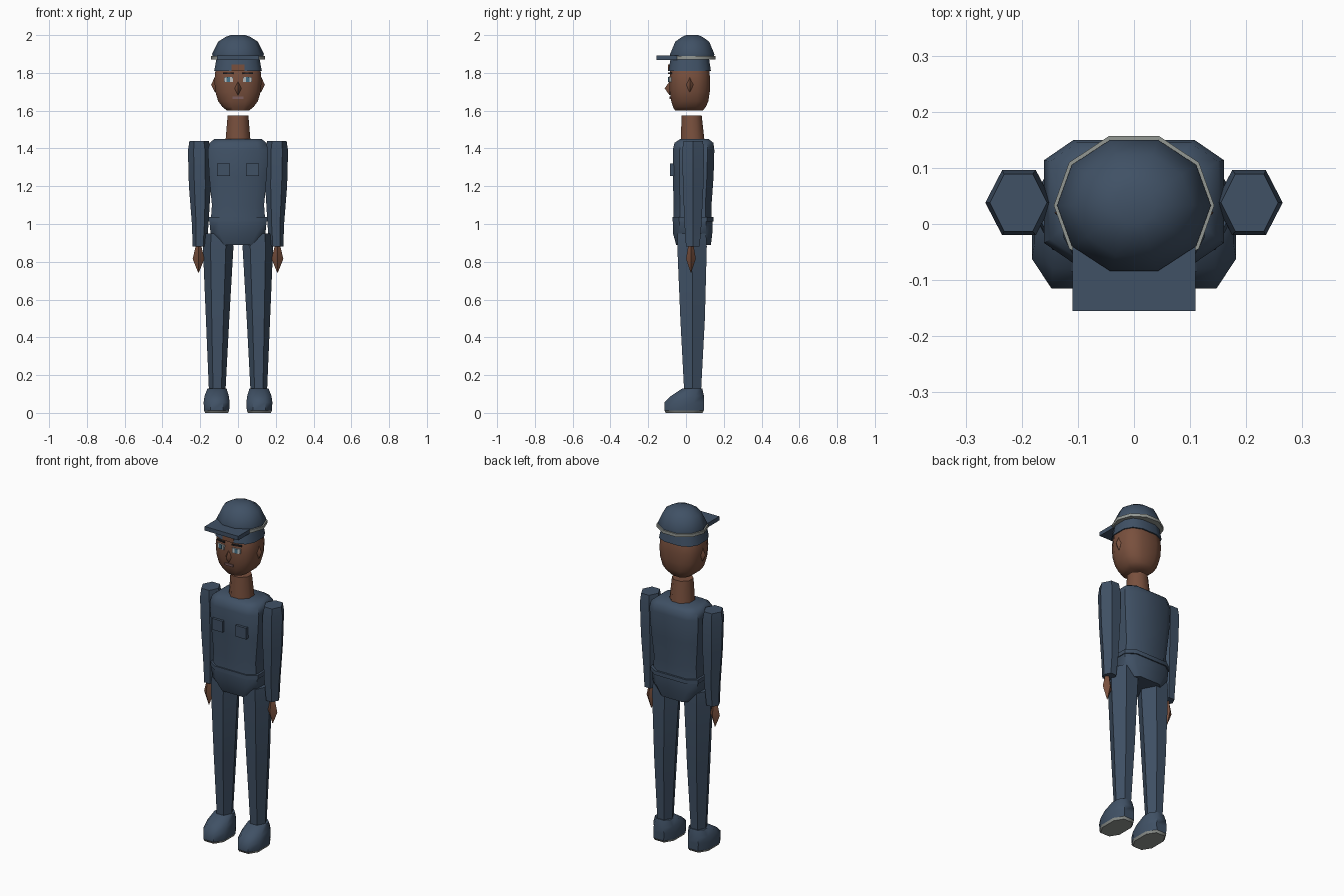
import bpy, bmesh
from math import sin, cos, pi, radians, copysign

cube = bpy.data.objects.get("Cube")
if cube:
    bpy.data.objects.remove(cube, do_unlink=True)


def material(name, rgb):
    m = bpy.data.materials.new(name)
    m.use_nodes = True
    m.diffuse_color = (*rgb, 1)
    bsdf = next(n for n in m.node_tree.nodes if n.type == 'BSDF_PRINCIPLED')
    bsdf.inputs["Base Color"].default_value = (*rgb, 1)
    bsdf.inputs["Roughness"].default_value = 0.8
    return m


BLUE = material("uniform_blue", (0.051, 0.082, 0.13))
SKIN = material("skin_brown", (0.19, 0.08, 0.047))
SILVER = material("silver_grey", (0.29, 0.31, 0.29))
WHITE = material("eye_white", (0.5, 0.52, 0.52))
IRIS = material("iris_blue", (0.06, 0.17, 0.25))
BROW = material("brow_dark", (0.02, 0.018, 0.02))
LIPS = material("lips_mauve", (0.2, 0.11, 0.11))
parts = []


def finish(name, bm, mat):
    bmesh.ops.recalc_face_normals(bm, faces=bm.faces[:])
    mesh = bpy.data.meshes.new(name)
    bm.to_mesh(mesh)
    bm.free()
    mesh.materials.append(mat)
    ob = bpy.data.objects.new(name, mesh)
    bpy.context.scene.collection.objects.link(ob)
    parts.append(ob)
    return ob


def loft(name, mat, rings, sides=8, turned=True, power=1.0):
    """Stack of polygon rings, each (z, centre x, centre y, half width, half depth)."""
    def soften(v):
        return copysign(abs(v) ** power, v) if abs(v) > 1e-6 else 0.0
    angles = [2 * pi * (i + 0.5 * turned) / sides for i in range(sides)]
    outline = [(soften(cos(a)), soften(sin(a))) for a in angles]
    mx = max(p[0] for p in outline)
    my = max(p[1] for p in outline)
    bm = bmesh.new()
    loops = [[bm.verts.new((cx + rx * u / mx, cy + ry * v / my, z)) for u, v in outline]
             for z, cx, cy, rx, ry in rings]
    for low, high in zip(loops, loops[1:]):
        for i in range(sides):
            j = (i + 1) % sides
            bm.faces.new((low[i], low[j], high[j], high[i]))
    bm.faces.new(loops[0][::-1])
    bm.faces.new(loops[-1])
    return finish(name, bm, mat)


def gem(name, mat, centre, half, foot=0.002, top=0.002):
    """Four-sided pointed diamond."""
    x, y, z = centre
    rx, ry, rz = half
    return loft(name, mat, [(z - rz, x, y, foot, foot), (z, x, y, rx, ry),
                            (z + rz, x, y, top, top)], 4, False)


def box(name, mat, centre, size, turn=0.0):
    bm = bmesh.new()
    bmesh.ops.create_cube(bm, size=1)
    bmesh.ops.scale(bm, vec=size, verts=bm.verts)
    ob = finish(name, bm, mat)
    ob.location = centre
    ob.rotation_euler.z = turn
    return ob


# Torso, belt and hips
loft("torso", BLUE, [(1.03, 0, .035, .143, .1), (1.1, 0, .035, .138, .1),
                     (1.25, 0, .038, .152, .108), (1.39, 0, .04, .16, .11),
                     (1.43, 0, .042, .15, .103), (1.45, 0, .045, .125, .075)], power=.45)
loft("belt", BLUE, [(1.012, 0, .037, .155, .109), (1.036, 0, .037, .155, .109)], power=.45)
loft("hips", BLUE, [(.89, 0, .04, .1, .092), (.95, 0, .035, .145, .104),
                    (1.02, 0, .035, .152, .104)], power=.45)

# Neck and head
loft("neck", SKIN, [(1.44, 0, .035, .066, .063), (1.575, 0, .03, .055, .053)])
loft("head", SKIN, [(1.6, 0, .015, .058, .073), (1.62, 0, .018, .083, .087),
                    (1.65, 0, .02, .105, .098), (1.7, 0, .02, .12, .106),
                    (1.76, 0, .02, .125, .108), (1.82, 0, .02, .119, .103),
                    (1.86, 0, .02, .1, .09)], 12, power=.72)
gem("nose", SKIN, (0, -.087, 1.718), (.018, .026, .034))
box("mouth", LIPS, (0, -.083, 1.668), (.056, .009, .013))

# Cap with lower band, silver trim and visor
loft("cap_lower_band", BLUE, [(1.81, 0, .02, .126, .112), (1.875, 0, .02, .114, .102)],
     12, power=.72)
box("forehead_gap", SKIN, (0, -.0905, 1.827), (.07, .007, .036))
loft("cap_trim", SILVER, [(1.872, 0, .033, .143, .124), (1.89, 0, .033, .143, .124)], 10, False)
loft("cap_crown", BLUE, [(1.885, 0, .033, .134, .116), (1.9, 0, .033, .137, .117),
                         (1.965, 0, .033, .105, .09), (1.99, 0, .033, .066, .055),
                         (2.0, 0, .033, .038, .032)], 10, False)
box("cap_visor", BLUE, (0, -.098, 1.881), (.22, .114, .024))

# Paired parts
for side, s in (("left", 1), ("right", -1)):
    loft(side + "_arm", BLUE, [(.88, s * .203, .036, .037, .036), (1.0, s * .2, .037, .044, .045),
                               (1.2, s * .202, .038, .058, .054), (1.39, s * .205, .038, .06, .058),
                               (1.44, s * .206, .038, .051, .051)], 6, False)
    gem(side + "_hand", SKIN, (s * .209, .026, .815), (.031, .026, .072), top=.014)
    loft(side + "_leg", BLUE, [(.12, s * .11, .035, .044, .045), (.5, s * .108, .035, .062, .065),
                               (.88, s * .105, .032, .081, .078), (.95, s * .107, .03, .07, .076)],
         6, False)
    loft(side + "_shoe", BLUE, [(.012, s * .113, -.01, .066, .104), (.055, s * .113, -.01, .069, .105),
                                (.09, s * .113, .008, .064, .087),
                                (.13, s * .111, .034, .05, .052)], power=.8)
    loft(side + "_sole", SILVER, [(0, s * .113, -.01, .06, .097),
                                  (.013, s * .113, -.01, .067, .105)], power=.8)
    box(side + "_pocket", BLUE, (s * .077, -.073, 1.288), (.07, .024, .066))
    gem(side + "_ear", SKIN, (s * .122, .02, 1.738), (.02, .02, .038))
    tilt = s * .2
    box(side + "_eye", WHITE, (s * .05, -.086, 1.765), (.048, .009, .028), tilt)
    box(side + "_iris", IRIS, (s * .05, -.088, 1.765), (.018, .009, .026), tilt)
    box(side + "_brow", BROW, (s * .052, -.085, 1.797), (.056, .009, .008), tilt)

# Soft shading with crisp corners
bpy.ops.object.select_all(action='DESELECT')
for ob in parts:
    ob.select_set(True)
bpy.context.view_layer.objects.active = parts[0]
bpy.ops.object.shade_smooth_by_angle(angle=radians(50))
